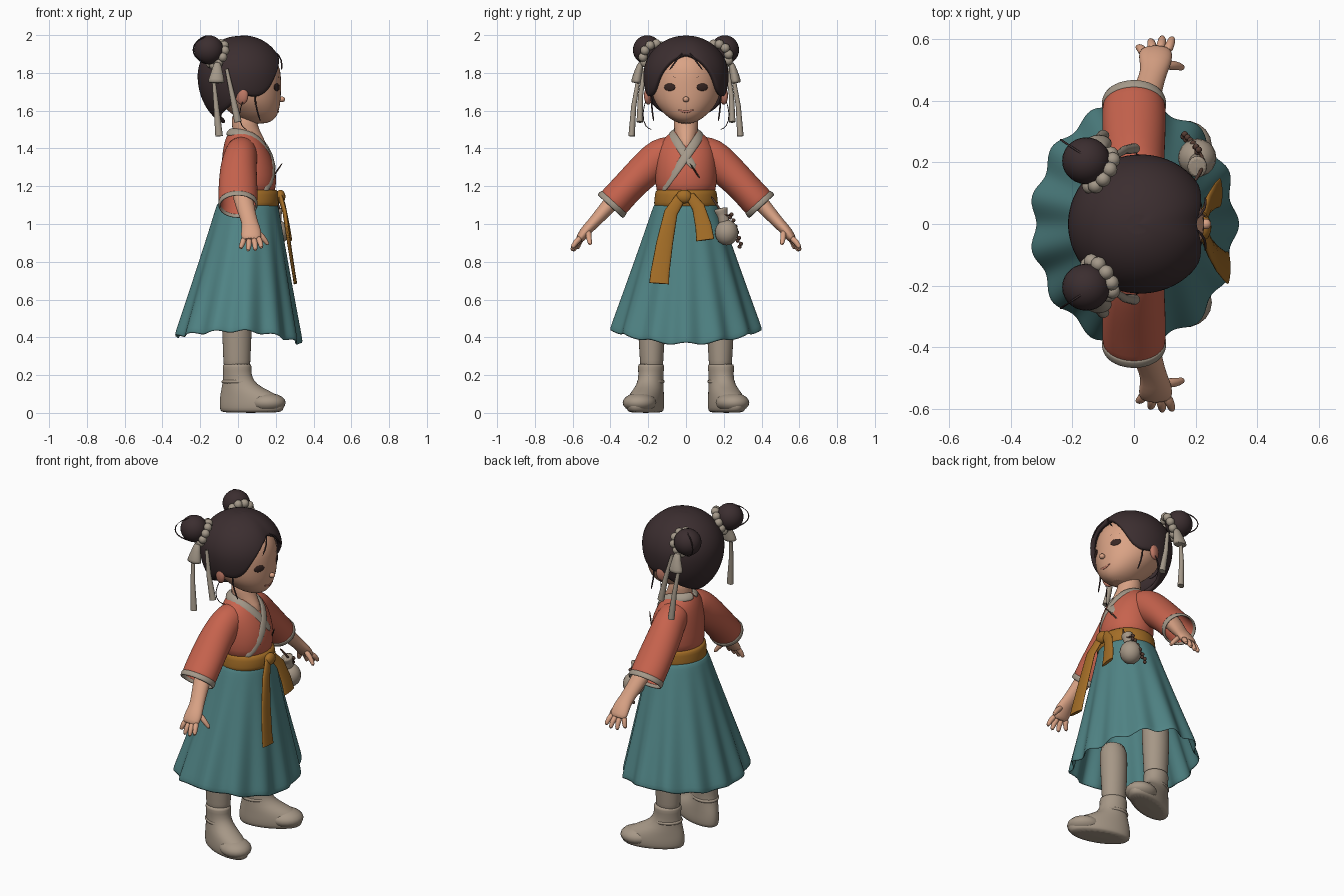
import bpy, bmesh, math
from mathutils import Vector

cube = bpy.data.objects.get("Cube")
if cube:
    bpy.data.objects.remove(cube, do_unlink=True)


def material(name, rgb):
    m = bpy.data.materials.new(name)
    m.use_nodes = True
    m.diffuse_color = (*rgb, 1)
    m.node_tree.nodes["Principled BSDF"].inputs["Base Color"].default_value = (*rgb, 1)
    return m


SKIN = material("skin", (.70, .365, .235))
HAIR = material("dark hair", (.044, .027, .029))
CORAL = material("coral cloth", (.57, .125, .075))
TEAL = material("teal cloth", (.08, .23, .235))
GOLD = material("golden sash", (.37, .155, .02))
BEIGE = material("beige leather", (.38, .31, .24))
TRIM = material("grey trim", (.37, .315, .25))
BROWN = material("brown cord", (.09, .045, .032))
EYE = material("eye", (.04, .02, .017))
BLUSH = material("blush", (.52, .19, .13))


def finish(name, bm, mat, subsurf=1, thick=0):
    """Turn a bmesh into a smooth object with optional thickness."""
    bmesh.ops.recalc_face_normals(bm, faces=bm.faces)
    for f in bm.faces:
        f.smooth = len(f.verts) <= 4
    me = bpy.data.meshes.new(name)
    bm.to_mesh(me)
    bm.free()
    me.materials.append(mat)
    ob = bpy.data.objects.new(name, me)
    bpy.context.collection.objects.link(ob)
    if thick:
        mod = ob.modifiers.new("thickness", "SOLIDIFY")
        mod.thickness, mod.offset = thick, 0
    if subsurf:
        mod = ob.modifiers.new("smooth", "SUBSURF")
        mod.levels = mod.render_levels = subsurf
    return ob


def skin_rings(name, rings, mat, cap=(0, -1), subsurf=1, thick=0):
    """Bridge a list of closed rings of points and cap the chosen ones."""
    bm = bmesh.new()
    vs = [[bm.verts.new(p) for p in ring] for ring in rings]
    n = len(vs[0])
    for a, b in zip(vs, vs[1:]):
        for i in range(n):
            bm.faces.new((a[i], a[(i + 1) % n], b[(i + 1) % n], b[i]))
    for i in cap:
        bm.faces.new(vs[i])
    return finish(name, bm, mat, subsurf, thick)


def tube(name, pts, mat, ref=(1, 0, 0), n=16, flat=False, **kw):
    """Sweep an ellipse along points (x, y, z, radius along ref, other radius)."""
    P = [Vector(p[:3]) for p in pts]
    rings = []
    for i, p in enumerate(pts):
        t = P[min(i + 1, len(P) - 1)] - P[max(i - 1, 0)]
        t = Vector((0, 0, 1)) if flat else t.normalized()
        u = Vector(ref(P[i]) if callable(ref) else ref)
        u = (u - t * u.dot(t)).normalized()
        v = t.cross(u)
        angles = [2 * math.pi * k / n for k in range(n)]
        rings.append([P[i] + u * p[3] * math.cos(a) + v * p[4] * math.sin(a) for a in angles])
    return skin_rings(name, rings, mat, **kw)


def loft(name, sections, mat, y=0, **kw):
    """Stack of level ellipses: (z, back x, front x, half width)."""
    return tube(name, [((b + f) / 2, y, z, (f - b) / 2, w) for z, b, f, w in sections],
                mat, n=24, flat=True, **kw)


def ball(name, loc, radii, mat, normal=None, seg=20):
    bm = bmesh.new()
    bmesh.ops.create_uvsphere(bm, u_segments=seg, v_segments=seg // 2, radius=1)
    q = Vector(normal or (1, 0, 0)).to_track_quat("X", "Z")
    for v in bm.verts:
        v.co = q @ Vector(a * r for a, r in zip(v.co, radii)) + Vector(loc)
    return finish(name, bm, mat, 0)


def wire(name, pts, mat, r=.005):
    return tube(name, [(*p, r, r) for p in pts], mat, ref=(.6, .5, .62), n=6)


def on_front(ob, y, z, lift=0):
    """Point and normal on the +x side of an object."""
    deps = bpy.context.evaluated_depsgraph_get()
    _, loc, nor, _ = ob.ray_cast((2, y, z), (-1, 0, 0), depsgraph=deps)
    return loc + nor * lift, nor


# Head and neck
head = loft("head", [(1.53, .06, .15, .03), (1.55, .01, .19, .075), (1.58, -.03, .212, .114),
                     (1.62, -.08, .222, .15), (1.66, -.12, .228, .175), (1.72, -.15, .23, .188),
                     (1.78, -.16, .23, .188), (1.84, -.15, .222, .172), (1.9, -.12, .18, .13),
                     (1.94, -.05, .1, .06)], SKIN)
loft("neck", [(1.38, -.02, .172, .045), (1.46, -.03, .135, .06), (1.52, -.03, .1, .065),
              (1.6, -.04, .1, .065)], SKIN)
bpy.context.view_layer.update()
ball("nose", (.232, 0, 1.66), (.018, .017, .015), SKIN)
tube("mouth", [(*on_front(head, y, 1.594 + 6 * y * y)[0], .004, .009 - abs(y) * .13)
               for y in (-.045, -.022, 0, .022, .045)], BLUSH, n=8)

# Hair shell, swept from the crown to a hairline that varies with direction
HAIRLINE = [(0, 57), (20, 66), (35, 84), (50, 107), (65, 115), (90, 113), (115, 130), (180, 158)]


def hairline(phi):
    d = abs(math.degrees(phi))
    for (a, s), (b, e) in zip(HAIRLINE, HAIRLINE[1:]):
        if d <= b:
            return math.radians(s + (e - s) * (d - a) / (b - a))
    return math.radians(HAIRLINE[-1][1])


rings = []
for j in range(1, 15):
    ring = []
    for k in range(48):
        phi = 2 * math.pi * k / 48 - math.pi
        th = hairline(phi) * j / 14
        r = math.sin(th) * (1 - .08 * math.exp(-(phi / .25) ** 2) * math.sin(th))
        c = math.cos(th)
        ring.append((.02 + .222 * r * math.cos(phi), .213 * r * math.sin(phi),
                     1.785 + c * (.2 if c > 0 else .27)))
    rings.append(ring)
skin_rings("hair_cap", rings, HAIR, cap=[0], thick=.028)
for y in (-.07, .07):
    wire("fringe_strand", [(.2, y * .2, 1.91), (.235, y * .7, 1.87), (.23, y * 1.3, 1.81)], HAIR)

# Jacket, collar and sash
jacket = loft("jacket_body", [(1.12, -.09, .195, .152), (1.22, -.09, .205, .166),
                              (1.3, -.09, .2, .165), (1.38, -.083, .17, .16),
                              (1.44, -.072, .135, .135), (1.475, -.055, .105, .09),
                              (1.5, -.04, .09, .07)], CORAL)
bpy.context.view_layer.update()


def outward(p):
    return (p.x - .04, p.y, .08)


for side, s, run in (("right", -1, [(.045, 1.43), (0, 1.36), (-.05, 1.29)]),
                     ("left", 1, [(.05, 1.43), (.005, 1.365), (-.06, 1.27), (-.125, 1.17)])):
    path = [(-.053, 0, 1.488), (-.035, s * .055, 1.488), (.025, s * .083, 1.482),
            (.085, s * .073, 1.465)]
    path += [on_front(jacket, s * y, z, .004 + s * .003)[0] for y, z in run]
    tube(side + "_collar", [(*p, .010, .025) for p in path], TRIM, ref=outward)

loft("sash", [(1.08, -.1, .205, .162), (1.095, -.106, .218, .172), (1.135, -.105, .22, .169),
              (1.175, -.102, .215, .163), (1.187, -.095, .2, .155)], GOLD)
ball("sash_knot", (.225, -.01, 1.145), (.026, .042, .036), GOLD)
tube("long_sash_tail", [(.225, -.03, 1.14, .013, .028), (.248, -.08, 1.06, .012, .036),
                        (.27, -.113, .9, .01, .044), (.295, -.138, .74, .009, .05),
                        (.304, -.142, .685, .009, .053)], GOLD, subsurf=0)
tube("short_sash_tail", [(.225, .02, 1.15, .013, .025), (.242, .065, 1.09, .012, .034),
                         (.264, .092, .99, .01, .043), (.278, .102, .915, .009, .048)],
     GOLD, subsurf=0)

# Pleated skirt with a dipping hem
rings = []
for j in range(13):
    t = j / 12
    ring = []
    for k in range(96):
        a = 2 * math.pi * k / 96
        c = math.cos(a)
        fold = 1 + .042 * t * math.cos(13 * a + .8 * math.sin(2 * a))
        hem = .43 - (.068 if c > 0 else .03) * c * c + .008 * math.cos(13 * a)
        ring.append((.05 * (1 - t) + (.155 + .173 * t) * fold * c,
                     (.162 + .228 * t) * fold * math.sin(a), 1.11 + (hem - 1.11) * t))
    rings.append(ring)
skin_rings("skirt", rings, TEAL, cap=(), thick=.01)

for side, s in (("left", 1), ("right", -1)):
    # Face details
    loc, nor = on_front(head, s * .086, 1.724)
    ball(side + "_eye", loc, (.005, .033, .02), EYE, nor)
    wire(side + "_brow", [on_front(head, s * y, z)[0] for y, z in
                          ((.05, 1.775), (.085, 1.785), (.12, 1.772))], HAIR, .002)
    ball(side + "_ear", (.02, s * .2, 1.68), (.036, .02, .048), BLUSH, (1, s * .35, 0))
    wire(side + "_face_strand", [(.1, s * .18, 1.76), (.085, s * .185, 1.68), (.1, s * .18, 1.6),
                                 (.12, s * .17, 1.54)], HAIR)
    wire(side + "_loose_curl", [(.03, s * .21, 1.66), (.0, s * .235, 1.58), (.02, s * .215, 1.51),
                                (.05, s * .18, 1.5)], HAIR, .003)

    # Hair bun with a puffed tie, looping wisp, bow and ribbon tails
    bun = Vector((-.155, s * .205, 1.922))
    ball(side + "_bun", bun, (.078, .076, .077), HAIR, seg=28)
    axis = Vector((.15, -s * .1, -.08)).normalized()
    u = axis.orthogonal().normalized()
    v = axis.cross(u)
    for k in range(10):
        a = math.tau * k / 10
        ball(side + "_tie_puff", bun + axis * .06 + (u * math.cos(a) + v * math.sin(a)) * .062,
             (.025, .025, .025), TRIM, seg=12)
    wire(side + "_bun_wisp", [bun + Vector((.02 - .105 * math.sin(a), s * .07 * math.sin(a),
                                            .075 * math.cos(a))) for a in
                              (0, .4, .8, 1.2, 1.6, 2, 2.4, 2.8, 3.1)], HAIR, .004)
    tube(side + "_bow", [(-.11, s * .235, 1.86, .018, .014), (-.11, s * .25, 1.82, .026, .02),
                         (-.115, s * .262, 1.755, .046, .03), (-.115, s * .263, 1.745, .044, .028)],
         TRIM)
    for name, a, b in (("back", (-.13, .25, 1.78), (-.1, .288, 1.465)),
                       ("front", (-.06, .22, 1.82), (0, .245, 1.54))):
        mid = [(p + q) / 2 + d for p, q, d in zip(a, b, (0, .008, 0))]
        tube(f"{side}_{name}_ribbon", [(p[0], s * p[1], p[2], r, .6 * r + .005) for p, r in
                                       ((a, .009), (mid, .014), (b, .02))], TRIM, subsurf=0)

    # Wide sleeve with a narrow trim band
    tube(side + "_sleeve", [(.02, s * .06, 1.39, .075, .075), (.015, s * .13, 1.365, .082, .092),
                            (.003, s * .19, 1.31, .09, .09), (0, s * .27, 1.235, .096, .082),
                            (0, s * .34, 1.16, .099, .08), (0, s * .395, 1.1, .097, .084)],
         CORAL, n=24, cap=(), thick=.012)
    tube(side + "_cuff", [(0, s * .379, 1.117, .1, .086), (0, s * .39, 1.105, .1, .087),
                          (0, s * .402, 1.092, .098, .088)], TRIM, n=24, cap=(), thick=.012)

    # Forearm, palm, fingers
    tube(side + "_forearm", [(.01, s * .28, 1.24, .055, .05), (.025, s * .37, 1.14, .054, .047),
                             (.05, s * .45, 1.05, .046, .037), (.065, s * .495, 1.0, .043, .031),
                             (.07, s * .53, .965, .055, .03), (.07, s * .555, .93, .055, .026),
                             (.07, s * .567, .912, .048, .02)], SKIN)
    for name, base, tip in (("index", (.105, .555, .93), (.125, .605, .868)),
                            ("middle", (.082, .56, .925), (.092, .607, .855)),
                            ("ring", (.058, .558, .922), (.052, .597, .852)),
                            ("little", (.033, .55, .928), (.01, .575, .865)),
                            ("thumb", (.095, .515, .965), (.163, .505, .885))):
        mid = [(p + q) / 2 + d for p, q, d in zip(base, tip, (.004, .006, .004))]
        tube(f"{side}_{name}_finger", [(p[0], s * p[1], p[2], r, r) for p, r in
                                       ((base, .019), (mid, .016), (tip, .012))], SKIN, n=8)

    # Leg and boot with a broad rounded toe, turned out
    loft(side + "_leg", [(.2, -.075, .065, .06), (.28, -.078, .066, .062), (.36, -.082, .07, .068),
                         (.5, -.085, .075, .075), (.62, -.08, .08, .075)], BEIGE, y=s * .182)
    boot = [loft(side + "_boot", [(0, -.09, .235, .07), (.012, -.1, .255, .08),
                                  (.045, -.104, .265, .083), (.08, -.102, .25, .08),
                                  (.115, -.095, .18, .075), (.15, -.086, .1, .067),
                                  (.2, -.08, .07, .064), (.25, -.085, .075, .07),
                                  (.262, -.08, .07, .066)], BEIGE),
            ball(side + "_boot_toe", (.165, 0, .054), (.1, .088, .052), BEIGE),
            loft(side + "_ankle_strap", [(.15, -.088, .09, .068), (.165, -.093, .088, .074),
                                         (.18, -.088, .08, .068)], BEIGE)]
    for ob in boot:
        ob.location.y = s * .187
        ob.rotation_euler.z = s * math.radians(21)

# Pouch with gathered neck, hung on a braided cord
ball("pouch", (.205, .215, .955), (.062, .062, .068), BEIGE)
tube("pouch_neck", [(.205, .205, 1.0, .035, .04), (.205, .195, 1.04, .02, .022),
                    (.205, .185, 1.075, .036, .04), (.205, .183, 1.085, .03, .034)], BEIGE)
wire("pouch_cord", [(.19, .13, 1.15), (.215, .165, 1.1), (.23, .2, 1.04), (.21, .24, 1.05)],
     BROWN, .007)
for k in range(12):
    t = k / 11
    ball("braid_knot", (.21 - .05 * t, .235 + .055 * t + .006 * (-1) ** k, 1.05 - .17 * t),
         (.011, .011, .011), BROWN, seg=10)

# Slim stick tucked in the sash
wire("tucked_stick", [(.24, .015, 1.33), (.185, .068, 1.25), (.13, .12, 1.17)], BROWN)
